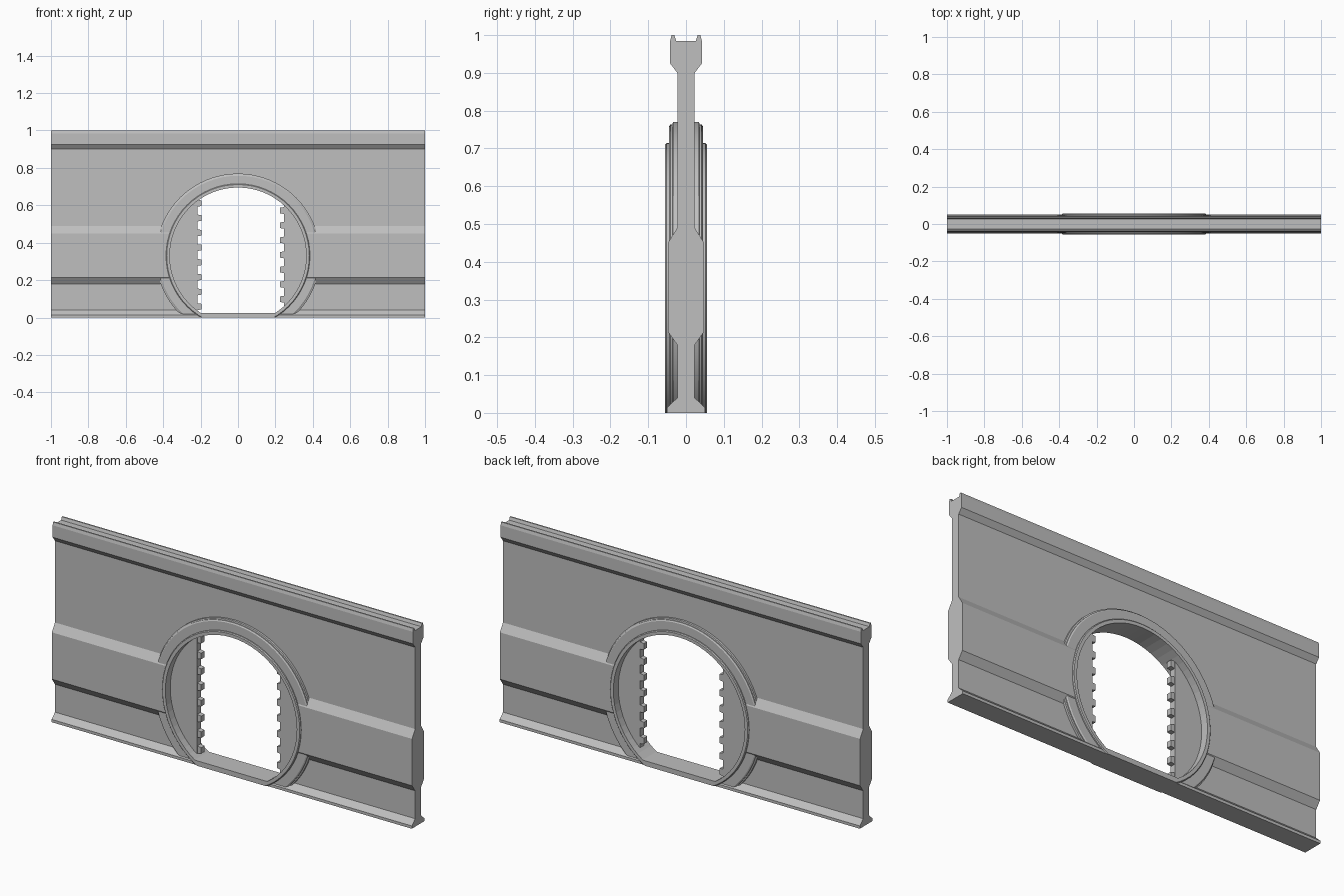
import bpy, bmesh, math
from mathutils import Vector

if "Cube" in bpy.data.objects:
    bpy.data.objects.remove(bpy.data.objects["Cube"])

CENTRE_Z, HOLE_R, SILL_Z, SEG = 0.33, 0.365, 0.025, 64

grey = bpy.data.materials.new("plain grey")
grey.diffuse_color = (0.52, 0.52, 0.52, 1)
grey.use_nodes = True
grey.node_tree.nodes["Principled BSDF"].inputs["Base Color"].default_value = grey.diffuse_color


def finish(name, bm):
    bmesh.ops.recalc_face_normals(bm, faces=bm.faces)
    mesh = bpy.data.meshes.new(name)
    bm.to_mesh(mesh)
    bm.free()
    mesh.materials.append(grey)
    ob = bpy.data.objects.new(name, mesh)
    bpy.context.collection.objects.link(ob)
    return ob


def extrude(name, points, vector):
    """Solid made by sweeping a flat outline along a vector."""
    bm = bmesh.new()
    face = bm.faces.new([bm.verts.new(p) for p in points])
    new = bmesh.ops.extrude_face_region(bm, geom=[face], use_keep_orig=True)["geom"]
    bmesh.ops.translate(bm, vec=vector, verts=[v for v in new if isinstance(v, bmesh.types.BMVert)])
    return finish(name, bm)


def clip(bm, point, normal):
    """Remove what lies on the normal's side of a plane and close the cut."""
    cut = bmesh.ops.bisect_plane(bm, geom=bm.verts[:] + bm.edges[:] + bm.faces[:],
                                 plane_co=point, plane_no=normal, clear_outer=True)["geom_cut"]
    bmesh.ops.contextual_create(bm, geom=[e for e in cut if isinstance(e, bmesh.types.BMEdge)])


def disc(radius, half):
    """Solid disc facing the front, clipped flat at the sill."""
    bm = bmesh.new()
    bmesh.ops.create_cone(bm, cap_ends=True, segments=SEG, radius1=radius, radius2=radius, depth=2 * half)
    for v in bm.verts:
        v.co = Vector((v.co.x, v.co.z, v.co.y + CENTRE_Z))
    clip(bm, (0, 0, SILL_Z), (0, 0, -1))
    return bm


# wall: mirrored cross-section swept along its length
side = [(0.05, 0), (0.05, 0.014), (0.023, 0.04), (0.023, 0.18), (0.048, 0.215), (0.048, 0.45),
        (0.023, 0.49), (0.023, 0.9), (0.042, 0.925), (0.042, 0.985), (0.038, 1.0), (0.031, 1.0),
        (0.026, 0.985)]
section = side + [(-y, z) for y, z in reversed(side)]
wall = extrude("wall", [(-1, y, z) for y, z in section], (2, 0, 0))

# door frame: stepped profile turned around the opening's axis
step = [(0.0, 0.055), (0.381, 0.055), (0.385, 0.051), (0.385, 0.045), (0.428, 0.045),
        (0.434, 0.041), (0.434, 0.036), (0.44, 0.034)]
profile = step + [(r, -y) for r, y in reversed(step)]
bm = bmesh.new()
verts = [bm.verts.new((r, y, CENTRE_Z)) for r, y in profile]
edges = [bm.edges.new(pair) for pair in zip(verts, verts[1:])]
bmesh.ops.spin(bm, geom=verts + edges, cent=(0, 0, CENTRE_Z), axis=(0, 1, 0),
               angle=math.tau, steps=SEG, use_merge=True)
bmesh.ops.remove_doubles(bm, verts=bm.verts, dist=1e-5)
clip(bm, (0, 0, 0), (0, 0, -1))
frame = finish("door_frame", bm)

# opening through the wall and frame
cutter = finish("opening_cutter", disc(HOLE_R, 0.2))
cutter.hide_render = True
cutter.hide_set(True)
for ob in (wall, frame):
    mod = ob.modifiers.new("opening", "BOOLEAN")
    mod.operation, mod.solver, mod.object = "DIFFERENCE", "EXACT", cutter

# sliding door leaves, with interlocking teeth on their meeting edges
for name, s, edge, tip, first, count in (("left", -1, 0.217, 0.195, 0.058, 8),
                                         ("right", 1, 0.245, 0.225, 0.098, 7)):
    bm = disc(HOLE_R + 0.004, 0.016)
    clip(bm, (s * edge, 0, 0), (-s, 0, 0))
    finish(name + "_door", bm)
    bm = bmesh.new()
    for i in range(count):
        made = bmesh.ops.create_cube(bm, size=1)["verts"]
        for v in made:
            inner = v.co.x * s < 0
            v.co = Vector((s * (tip if inner else edge + 0.005), v.co.y * 0.026,
                           first + i * 0.079 + v.co.z * (0.03 if inner else 0.038)))
    finish(name + "_door_teeth", bm)

# smooth curved frame with sharp steps
bpy.ops.object.select_all(action="DESELECT")
frame.select_set(True)
bpy.context.view_layer.objects.active = frame
bpy.ops.object.shade_smooth_by_angle(angle=math.radians(20))
